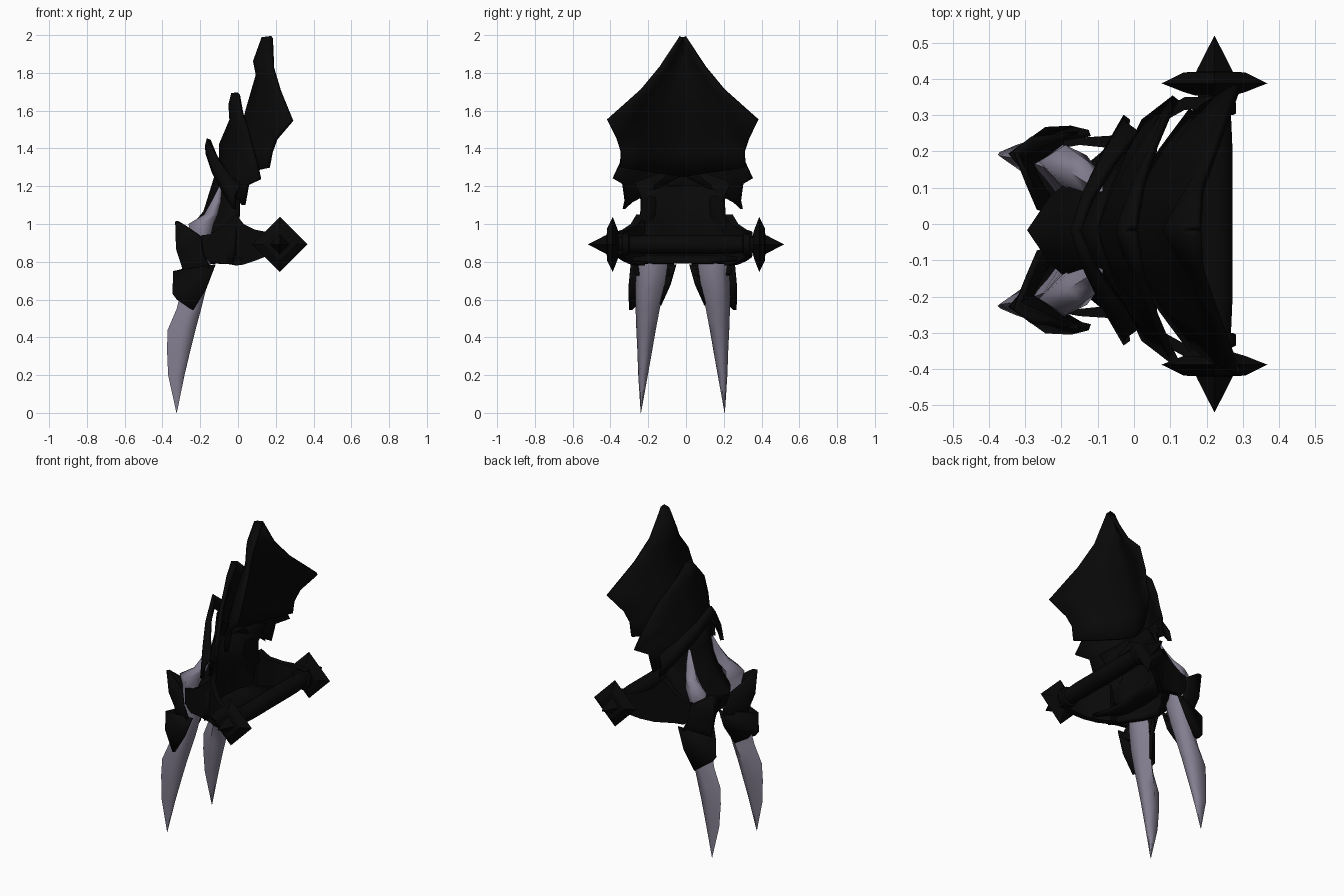
import bpy, bmesh, math

CY = -0.017   # symmetry plane of plates and blades


def material(name, rgb):
    m = bpy.data.materials.new(name)
    m.diffuse_color = (*rgb, 1)
    return m


BLACK = material("black_metal", (0.0025, 0.0025, 0.0025))
STEEL = material("violet_steel", (0.23, 0.21, 0.28))


def make(name, bm, mat, mirror=True, thick=0, cy=CY, angle=45):
    """Turn a bmesh into an object, mirrored across y and optionally thickened."""
    bmesh.ops.recalc_face_normals(bm, faces=bm.faces)
    me = bpy.data.meshes.new(name)
    bm.to_mesh(me)
    bm.free()
    me.materials.append(mat)
    ob = bpy.data.objects.new(name, me)
    bpy.context.collection.objects.link(ob)
    ob.location.y = cy
    bpy.ops.object.select_all(action='DESELECT')
    ob.select_set(True)
    bpy.context.view_layer.objects.active = ob
    bpy.ops.object.shade_smooth_by_angle(angle=math.radians(angle))
    if mirror:
        mod = ob.modifiers.new("mirror", 'MIRROR')
        mod.use_axis = (False, True, False)
        mod.merge_threshold = 0.0005
    if thick:
        mod = ob.modifiers.new("thickness", 'SOLIDIFY')
        mod.thickness = thick
        mod.offset = 0
    return ob


def grid(rows, closed=False):
    """Skin equal-length rows of points; closed rows become a capped loft."""
    bm = bmesh.new()
    vs = [[bm.verts.new(p) for p in r] for r in rows]
    n = len(rows[0])
    for a, b in zip(vs, vs[1:]):
        for i in range(n if closed else n - 1):
            j = (i + 1) % n
            bm.faces.new((a[i], a[j], b[j], b[i]))
    if closed:
        bm.faces.new(vs[0])
        bm.faces.new(vs[-1])
    return bm


def plate(name, pairs, thick=0.022, bow=0.38):
    """Half plate from (ridge x, ridge z, edge x, edge y, edge z) rows, bowed across."""
    rows = []
    for rx, rz, ex, ey, ez in pairs:
        rows.append([(rx + (ex - rx) * f ** (1 + bow), ey * f, rz + (ez - rz) * f)
                     for f in (0, 0.33, 0.67, 1)])
    return make(name, grid(rows), BLACK, thick=thick)


# Layered wing plates, tallest at the rear
plate("tall_wing_plate", [
    (0.135, 1.985, 0.18, 0.008, 1.99), (0.09, 1.86, 0.185, 0.115, 1.83),
    (0.105, 1.79, 0.22, 0.215, 1.71), (0.05, 1.60, 0.285, 0.395, 1.55),
    (0.02, 1.48, 0.20, 0.345, 1.45), (-0.01, 1.38, 0.175, 0.322, 1.38),
    (-0.03, 1.25, 0.16, 0.328, 1.30)])
plate("middle_wing_plate", [
    (-0.025, 1.69, 0.005, 0.01, 1.69), (-0.04, 1.63, 0.02, 0.12, 1.59),
    (-0.035, 1.55, 0.05, 0.22, 1.50), (-0.09, 1.42, 0.09, 0.315, 1.35),
    (-0.09, 1.34, 0.115, 0.365, 1.24), (-0.09, 1.30, 0.05, 0.315, 1.21),
    (-0.08, 1.26, 0.03, 0.30, 1.10)])
plate("lower_wing_plate", [
    (-0.155, 1.45, 0.01, 0.27, 1.20), (-0.165, 1.41, -0.02, 0.295, 1.15),
    (-0.16, 1.37, -0.02, 0.312, 1.08)])

# Hand guard body below the wings
plate("hand_guard", [
    (-0.09, 1.32, 0.02, 0.26, 1.22), (-0.12, 1.22, 0.0, 0.215, 1.13),
    (-0.17, 1.06, 0.0, 0.215, 1.05), (-0.28, 0.93, -0.01, 0.25, 0.96),
    (-0.25, 0.86, -0.02, 0.255, 0.85), (-0.19, 0.80, -0.03, 0.25, 0.79)], thick=0.03)

# Palm wall and floor behind the blades
palm = [[(-0.10, 0, 1.2), (-0.06, 0.1, 1.2), (0.0, 0.2, 1.17)],
        [(-0.10, 0, 1.0), (-0.085, 0.12, 1.0), (-0.03, 0.22, 1.0)],
        [(-0.09, 0, 0.83), (-0.08, 0.12, 0.83), (-0.03, 0.24, 0.83)],
        [(0.04, 0, 0.80), (0.05, 0.13, 0.80), (0.07, 0.29, 0.815)]]
make("palm_wall", grid(palm), BLACK, thick=0.02)

# Arms joining the guard to the grip, starting outside the blades
arm = []
for x, y, z0, z1, t in ((-0.195, 0.238, 0.84, 0.94, 0.02), (-0.15, 0.246, 0.80, 0.945, 0.02),
                        (-0.09, 0.25, 0.795, 0.98, 0.03), (-0.01, 0.255, 0.78, 1.05, 0.045),
                        (0.03, 0.285, 0.785, 1.0, 0.04), (0.09, 0.33, 0.805, 0.97, 0.035),
                        (0.14, 0.358, 0.825, 0.96, 0.035), (0.25, 0.36, 0.84, 0.95, 0.035)):
    arm.append([(x, y - t, z0), (x, y, z0), (x, y, z1), (x, y - t, z1)])
make("side_arm", grid(arm, True), BLACK, cy=-0.008)


def turned(name, profile, sides):
    """Lathe (y, radius) stations around the grip axis."""
    rows = [[(0.222 + r * math.cos(2 * math.pi * i / sides), y,
              0.892 + r * math.sin(2 * math.pi * i / sides)) for i in range(sides)]
            for y, r in profile]
    return make(name, grid(rows, True), BLACK, cy=0, angle=30)


# Grip bar, collars, diamond end caps and spikes
turned("grip_bar", [(0, 0.05), (0.2, 0.05), (0.29, 0.046), (0.37, 0.046)], 16)
turned("grip_collar", [(0.30, 0.05), (0.305, 0.06), (0.335, 0.06), (0.34, 0.05)], 16)
turned("diamond_cap", [(0.355, 0.055), (0.364, 0.085), (0.388, 0.146),
                       (0.418, 0.085), (0.42, 0.05)], 4)
turned("end_spike", [(0.41, 0.055), (0.43, 0.046), (0.518, 0.001)], 4)

# Curved blades: z, x range, y range at each station
blade = []
for z, xa, xb, ya, yb in (
        (0.0, -0.326, -0.324, 0.221, 0.223), (0.2, -0.37, -0.283, 0.185, 0.236),
        (0.34, -0.376, -0.25, 0.16, 0.241), (0.44, -0.372, -0.225, 0.143, 0.246),
        (0.55, -0.325, -0.195, 0.122, 0.25), (0.65, -0.30, -0.17, 0.10, 0.252),
        (0.78, -0.26, -0.145, 0.08, 0.243), (0.86, -0.25, -0.145, 0.10, 0.222),
        (0.93, -0.25, -0.145, 0.11, 0.222), (1.0, -0.262, -0.13, 0.12, 0.235),
        (1.05, -0.18, -0.108, 0.105, 0.20), (1.12, -0.14, -0.09, 0.10, 0.16),
        (1.2, -0.10, -0.085, 0.105, 0.12)):
    w, d = yb - ya, xb - xa
    blade.append([(xa, ya + 0.6 * w, z), (xa + 0.55 * d, yb, z), (xb, ya + 0.75 * w, z),
                  (xb, ya + 0.3 * w, z), (xa + 0.6 * d, ya, z)])
make("claw_blade", grid(blade, True), STEEL, angle=75)

# Folded armour shells around each blade: inner edge, ridge, outer edge
make("upper_blade_guard", grid([
    [(-0.29, 0.13, 0.95), (-0.325, 0.215, 1.015), (-0.28, 0.25, 0.99)],
    [(-0.26, 0.06, 0.91), (-0.32, 0.20, 0.87), (-0.20, 0.258, 0.935)],
    [(-0.22, 0.05, 0.80), (-0.29, 0.185, 0.78), (-0.185, 0.262, 0.84)],
    [(-0.19, 0.06, 0.73), (-0.28, 0.18, 0.69), (-0.14, 0.266, 0.75)]]), BLACK, thick=0.018)
make("lower_blade_guard", grid([
    [(-0.19, 0.04, 0.785), (-0.335, 0.21, 0.75), (-0.122, 0.268, 0.785)],
    [(-0.20, 0.07, 0.68), (-0.338, 0.21, 0.63), (-0.17, 0.28, 0.66)],
    [(-0.24, 0.12, 0.57), (-0.315, 0.21, 0.60), (-0.24, 0.277, 0.545)]]), BLACK, thick=0.018)
